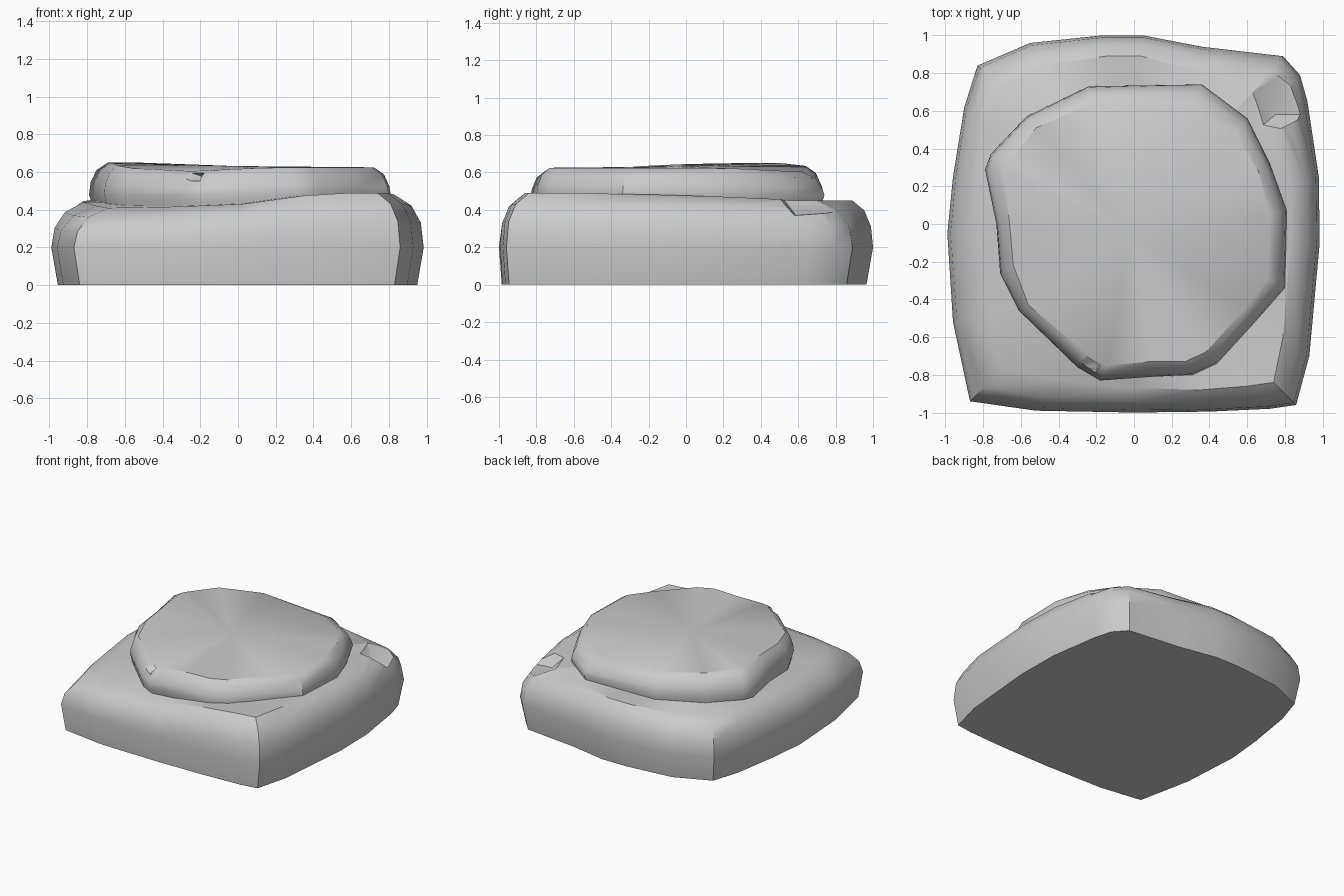
import bpy, bmesh
from math import radians

if "Cube" in bpy.data.objects:
    bpy.data.objects.remove(bpy.data.objects["Cube"])


def make_object(name, bm):
    bmesh.ops.recalc_face_normals(bm, faces=bm.faces[:])
    mesh = bpy.data.meshes.new(name)
    bm.to_mesh(mesh)
    bm.free()
    ob = bpy.data.objects.new(name, mesh)
    bpy.context.collection.objects.link(ob)
    return ob


def loft(name, rings, top_centre):
    """Bridge equal-length rings, cap the bottom flat and fan the top."""
    bm = bmesh.new()
    loops = [[bm.verts.new(p) for p in ring] for ring in rings]
    n = len(loops[0])
    for a, b in zip(loops, loops[1:]):
        for i in range(n):
            j = (i + 1) % n
            bm.faces.new((a[i], a[j], b[j], b[i]))
    bm.faces.new(loops[0][::-1])
    tip = bm.verts.new(top_centre)
    for i in range(n):
        bm.faces.new((loops[-1][i], loops[-1][(i + 1) % n], tip))
    return make_object(name, bm)


def chip(target, points):
    """Cut a convex chip out of the target."""
    bm = bmesh.new()
    for p in points:
        bm.verts.new(p)
    res = bmesh.ops.convex_hull(bm, input=bm.verts[:])
    loose = [v for v in bm.verts if not v.link_faces]
    bmesh.ops.delete(bm, geom=loose, context='VERTS')
    cutter = make_object("chip_cutter", bm)
    cutter.hide_render = True
    mod = target.modifiers.new("chip", 'BOOLEAN')
    mod.operation = 'DIFFERENCE'
    mod.solver = 'EXACT'
    mod.object = cutter
    bpy.context.view_layer.objects.active = target
    bpy.ops.object.modifier_apply(modifier=mod.name)
    bpy.data.objects.remove(cutter, do_unlink=True)


def smooth(ob, angle):
    bpy.ops.object.select_all(action='DESELECT')
    ob.select_set(True)
    bpy.context.view_layer.objects.active = ob
    bpy.ops.object.shade_smooth_by_angle(angle=radians(angle))


def mix(a, b, t):
    return a + (b - a) * t


# Lower block: outer x, y, then rim x, y, z
block = [
    (-.87, -.94, -.69, -.76, .41), (-.52, -.99, -.38, -.83, .415),
    (0, -1, .02, -.87, .43), (.4, -.995, .35, -.88, .475),
    (.72, -.98, .6, -.86, .49), (.86, -.96, .74, -.84, .49),
    (.93, -.7, .79, -.6, .49), (.985, -.1, .83, -.1, .48),
    (.98, .25, .83, .2, .47), (.92, .65, .77, .55, .455),
    (.88, .79, .74, .64, .45), (.79, .89, .64, .70, .45),
    (.36, .94, .33, .81, .45), (.05, 1, .04, .89, .45),
    (-.17, 1, -.15, .89, .45), (-.55, .96, -.48, .84, .45),
    (-.83, .84, -.72, .72, .45), (-.9, .62, -.79, .52, .45),
    (-.96, .25, -.82, .2, .445), (-.99, -.05, -.82, -.05, .44),
    (-.96, -.52, -.75, -.5, .42),
]
rings = [[(x * .965, y * (.985 if y < 0 else .965), 0) for x, y, *_ in block]]
rings.append([(x, y, .2) for x, y, *_ in block])
for t, f in ((.1, .69), (.42, .88), (1, 1)):
    rings.append([(mix(x, u, t), mix(y, v, t), w * f) for x, y, u, v, w in block])
base = loft("lower_stone", rings, (0, 0, .45))

# Broken back right corner
chip(base, [(.77, .84, .39), (.75, .58, .38), (.88, .58, .37), (1.05, .58, .37),
            (1.05, .9, .38), (.63, .70, .45), (.68, .52, .46), (.80, .50, .46),
            (.6, .70, .52), (.65, .50, .52), (1.05, .48, .52), (1.05, .92, .52),
            (.77, .86, .52)])

# Upper slab: outer x, y, then rim x, y, z
slab = [
    (-.18, -.83, -.14, -.75, .61), (.1, -.81, .08, -.73, .62),
    (.31, -.80, .27, -.73, .625), (.44, -.74, .38, -.68, .625),
    (.65, -.51, .59, -.45, .625), (.80, -.34, .71, -.29, .625),
    (.81, .07, .72, .05, .625), (.72, .32, .66, .28, .62),
    (.60, .56, .54, .48, .61), (.36, .74, .29, .62, .605),
    (-.24, .73, -.23, .64, .635), (-.57, .57, -.52, .51, .65),
    (-.76, .37, -.66, .33, .65), (-.79, .29, -.69, .28, .65),
    (-.73, 0, -.66, 0, .645), (-.71, -.26, -.64, -.22, .635),
    (-.61, -.46, -.56, -.43, .62), (-.30, -.76, -.25, -.69, .605),
]
rings = [[(x * .97, y * .97, .36) for x, y, *_ in slab],
         [(x * .985, y * .985, .44) for x, y, *_ in slab],
         [(x, y, .48) for x, y, *_ in slab]]
for t, f in ((.08, .84), (.4, .94), (1, 1)):
    rings.append([(mix(x, u, t), mix(y, v, t), w * f) for x, y, u, v, w in slab])
top = loft("upper_stone", rings, (-.02, -.04, .632))

# Small nick in the front rim
nick = [(-.30, -.745, .56), (-.20, -.775, .545), (-.17, -.715, .57), (-.26, -.705, .60)]
chip(top, nick + [(x - .03, y - .12, z + .08) for x, y, z in nick])

for ob in (base, top):
    smooth(ob, 35)
